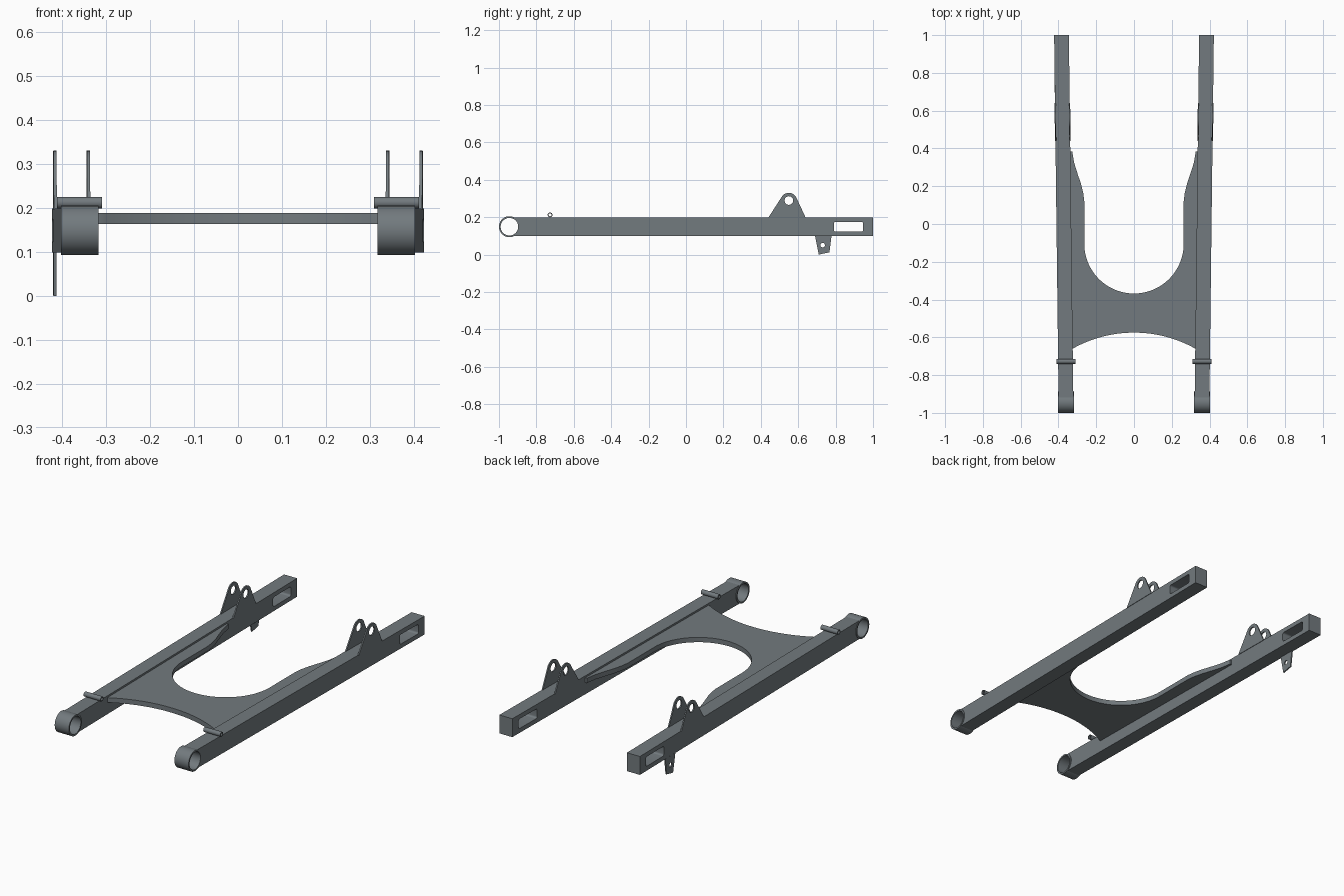
import bpy, bmesh
from math import sin, cos, radians
from mathutils import Vector

cube = bpy.data.objects.get("Cube")
if cube:
    bpy.data.objects.remove(cube, do_unlink=True)

steel = bpy.data.materials.new("steel grey")
steel.use_nodes = True
steel.diffuse_color = (0.17, 0.195, 0.21, 1)
steel.node_tree.nodes["Principled BSDF"].inputs["Base Color"].default_value = steel.diffuse_color


def arc(cx, cy, r, start, end, steps=24):
    angles = [radians(start + (end - start) * i / steps) for i in range(steps + 1)]
    return [(cx + r * cos(a), cy + r * sin(a)) for a in angles]


def circle(cx, cy, r, steps=40):
    return arc(cx, cy, r, 0, 360, steps)[:-1]


def rounded_rect(x0, x1, y0, y1, r):
    return (arc(x1 - r, y1 - r, r, 0, 90, 5) + arc(x0 + r, y1 - r, r, 90, 180, 5)
            + arc(x0 + r, y0 + r, r, 180, 270, 5) + arc(x1 - r, y0 + r, r, 270, 360, 5))


def extrude(name, outlines, thickness, place):
    """Fill an outline with holes, thicken it, then place each point."""
    curve = bpy.data.curves.new(name, "CURVE")
    curve.dimensions = "2D"
    curve.fill_mode = "BOTH"
    curve.extrude = thickness / 2
    for points in outlines:
        spline = curve.splines.new("POLY")
        spline.points.add(len(points) - 1)
        for p, (u, v) in zip(spline.points, points):
            p.co = (u, v, 0, 1)
        spline.use_cyclic_u = True
    temp = bpy.data.objects.new(name + "_outline", curve)
    mesh = bpy.data.meshes.new_from_object(temp)
    bpy.data.objects.remove(temp)
    bpy.data.curves.remove(curve)
    bm = bmesh.new()
    bm.from_mesh(mesh)
    bmesh.ops.remove_doubles(bm, verts=bm.verts, dist=0.0001)
    for v in bm.verts:
        v.co = place(v.co)
    bmesh.ops.recalc_face_normals(bm, faces=bm.faces)
    bm.to_mesh(mesh)
    bm.free()
    mesh.name = name
    mesh.materials.clear()
    mesh.materials.append(steel)
    obj = bpy.data.objects.new(name, mesh)
    bpy.context.collection.objects.link(obj)
    bpy.ops.object.select_all(action="DESELECT")
    obj.select_set(True)
    bpy.context.view_layer.objects.active = obj
    bpy.ops.object.shade_smooth_by_angle(angle=radians(30))
    return obj


def on_arm(side, offset=0.0, splay=0.0123):
    """Side profile (y, z) set on an arm that splays outward to the rear."""
    return lambda c: Vector((side * (0.3715 + splay * c.x + offset + c.z), c.x, c.y))


PIVOT = (-0.944, 0.149)

# Side profiles
arm = arc(PIVOT[0], 0.149, 0.05, 90, -90) + [(1, 0.099), (1, 0.199)]
slot = rounded_rect(0.79, 0.947, 0.123, 0.175, 0.01)
lug = [(0.64, 0.197)] + arc(0.55, 0.285, 0.045, 33, 147) + [(0.44, 0.197)]
tab = [(0.69, 0.1), (0.71, 0.0), (0.767, 0.012), (0.778, 0.1)]

for label, side in (("left", 1), ("right", -1)):
    extrude(label + "_arm", [arm, slot], 0.078, on_arm(side))
    extrude(label + "_pivot_bush", [circle(*PIVOT, 0.056), circle(*PIVOT, 0.047)],
            0.085, on_arm(side, -0.0115, 0))
    extrude(label + "_cross_tube", [circle(-0.727, 0.212, 0.013, 24),
                                    circle(-0.727, 0.212, 0.008, 24)],
            0.102, on_arm(side, -0.0115, 0))
    for where, offset in (("inner", -0.038), ("outer", 0.038)):
        extrude(f"{label}_{where}_shock_lug", [lug, circle(0.55, 0.289, 0.023)],
                0.007, on_arm(side, offset))

# Single brake tab under the right arm
extrude("brake_tab", [tab, circle(0.731, 0.05, 0.012, 24)], 0.007, on_arm(-1, 0.036))

# Web plate joining the arms, with a wheel cutout and tapering tails
tail = [(0.263, 0.12), (0.268, 0.16), (0.28, 0.21), (0.3, 0.27),
        (0.317, 0.325), (0.327, 0.385), (0.345, 0.385)]
web = (arc(0, -1.239, 0.664, 119.3, 60.7) + [(0.34, -0.66)] + tail[::-1]
       + arc(0, -0.105, 0.263, 0, -180, 48)
       + [(-x, y) for x, y in tail] + [(-0.34, -0.66)])
extrude("web_plate", [web], 0.026, lambda c: Vector((c.x, c.y, c.z + 0.176)))
